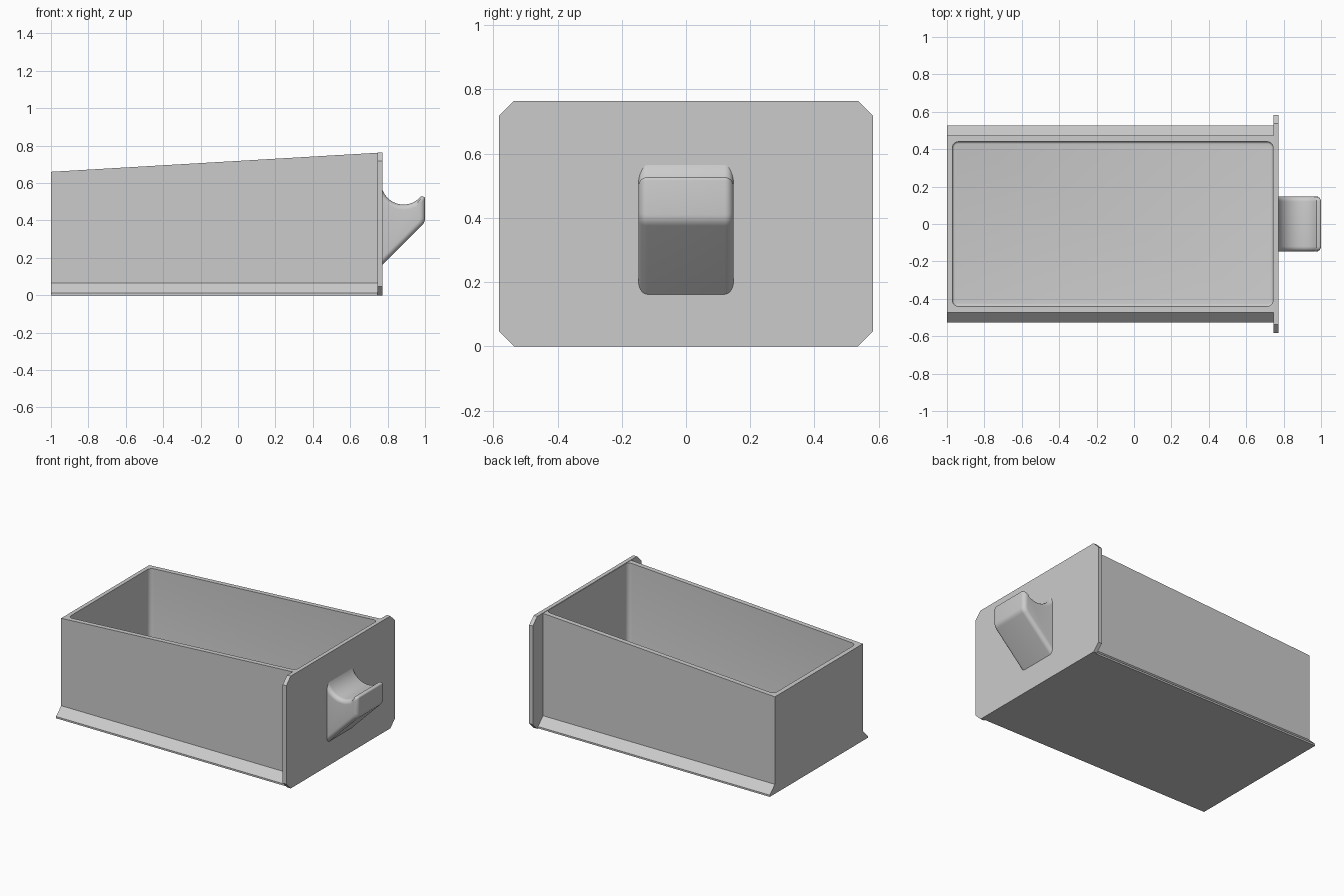
import bpy, bmesh, math

cube = bpy.data.objects.get("Cube")
if cube:
    bpy.data.objects.remove(cube)

grey = bpy.data.materials.new("light_grey")
grey.use_nodes = True
grey.diffuse_color = (0.6, 0.6, 0.6, 1)
grey.node_tree.nodes["Principled BSDF"].inputs["Base Color"].default_value = (0.6, 0.6, 0.6, 1)


def loft(name, rings, smooth=False):
    """Join equal-length rings of points into a closed solid."""
    bm = bmesh.new()
    rows = [[bm.verts.new(p) for p in ring] for ring in rings]
    n = len(rows[0])
    for a, b in zip(rows, rows[1:]):
        for i in range(n):
            j = (i + 1) % n
            bm.faces.new((a[i], a[j], b[j], b[i]))
    bm.faces.new(rows[0])
    bm.faces.new(rows[-1])
    bmesh.ops.recalc_face_normals(bm, faces=bm.faces[:])
    mesh = bpy.data.meshes.new(name)
    bm.to_mesh(mesh)
    bm.free()
    mesh.materials.append(grey)
    obj = bpy.data.objects.new(name, mesh)
    bpy.context.collection.objects.link(obj)
    bpy.ops.object.select_all(action='DESELECT')
    obj.select_set(True)
    bpy.context.view_layer.objects.active = obj
    if smooth:
        bpy.ops.object.shade_smooth_by_angle(angle=math.radians(35))
    return obj


BACK, JOIN, FRONT = -1.0, 0.745, 0.772


# Drawer body: flared runners along the bottom, rim rising towards the face plate
def body_ring(x, top):
    half = [(0.527, 0), (0.527, 0.012), (0.473, 0.065), (0.473, top)]
    return [(x, y, z) for y, z in half] + [(x, -y, z) for y, z in reversed(half)]


body = loft("drawer_body", [body_ring(BACK, 0.66), body_ring(JOIN + 0.005, 0.762)])


# Cavity with rounded upright corners and a softly rounded floor edge
def rounded_rect(inset, z, radius=0.03, steps=6):
    x0, x1, y1 = BACK + 0.03 + inset, JOIN - 0.002 - inset, 0.44 - inset
    r = radius - inset
    ring = []
    for k, (cx, cy) in enumerate([(x1 - r, y1 - r), (x0 + r, y1 - r),
                                  (x0 + r, r - y1), (x1 - r, r - y1)]):
        for i in range(steps + 1):
            a = math.pi / 2 * (k + i / steps)
            ring.append((cx + r * math.cos(a), cy + r * math.sin(a), z))
    return ring


FLOOR, FILLET = 0.03, 0.012
rings = []
for i in range(5):
    a = math.pi / 2 * i / 4
    rings.append(rounded_rect(FILLET * (1 - math.sin(a)), FLOOR + FILLET * (1 - math.cos(a))))
rings.append(rounded_rect(0, 1))
cutter = loft("cavity_cutter", rings)
cutter.hide_render = True

bpy.context.view_layer.objects.active = body
cut = body.modifiers.new("cavity", 'BOOLEAN')
cut.operation = 'DIFFERENCE'
cut.solver = 'EXACT'
cut.object = cutter
bpy.ops.object.modifier_apply(modifier=cut.name)
bpy.data.objects.remove(cutter)
body.select_set(True)
bpy.ops.object.shade_smooth_by_angle(angle=math.radians(35))

# Face plate with clipped corners
W, H, C = 0.583, 0.764, 0.047
outline = [(W - C, 0), (W, C), (W, H - C), (W - C, H)]
outline += [(-y, z) for y, z in reversed(outline)]
loft("face_plate", [[(x, y, z) for y, z in outline] for x in (JOIN, FRONT)])


# Scooped pull handle: the side profile shrinks towards both ends to round the edges
def handle_profile(d):
    root = FRONT - 0.007
    cx, cz, r = 0.885, 0.605, 0.12 + d
    tip, lip = 1 - d, 0.527 - d
    end = min(cx + math.sqrt(r * r - (cz - lip) ** 2), tip - 0.02)
    a0 = math.asin((root - cx) / r)
    a1 = math.asin((end - cx) / r)
    pts = []
    for i in range(21):
        a = a0 + (a1 - a0) * i / 20
        pts.append((cx + r * math.sin(a), cz - r * math.cos(a)))
    # rounded lip
    top = max(pts[-1][1], lip)
    for i in range(5):
        a = math.pi / 2 * (1 - i / 4)
        pts.append((tip - 0.01 + 0.01 * math.cos(a), top - 0.01 + 0.01 * math.sin(a)))
    # rounded knee between the nose and the 45 degree underside
    knee, R = 0.39 - d + d * math.sqrt(2), 0.05
    zc = knee + R * math.tan(math.pi / 8)
    for i in range(7):
        a = -math.pi / 4 * i / 6
        pts.append((tip - R + R * math.cos(a), zc + R * math.sin(a)))
    pts.append((root, knee - (tip - root)))
    return pts


HALF, ROUND = 0.148, 0.028
side = []
for i in range(8):
    a = math.pi / 2 * i / 7
    side.append((HALF - ROUND + ROUND * math.sin(a), ROUND * (1 - math.cos(a))))
sections = [(-y, d) for y, d in reversed(side)] + side
loft("pull_handle", [[(x, y, z) for x, z in handle_profile(d)] for y, d in sections], smooth=True)
